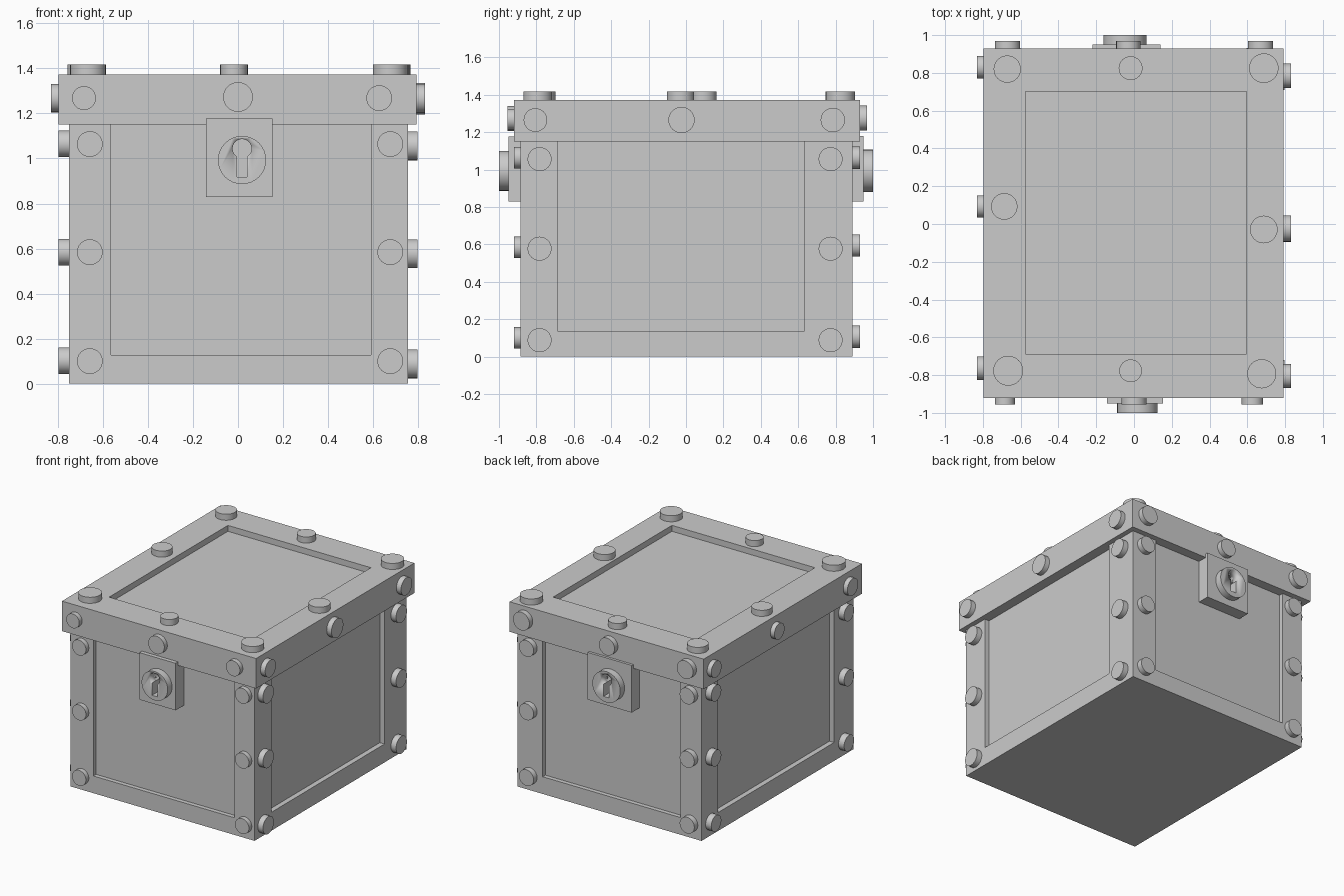
import bpy
from math import pi

if "Cube" in bpy.data.objects:
    bpy.data.objects.remove(bpy.data.objects["Cube"])


def box(name, lo, hi):
    bpy.ops.mesh.primitive_cube_add(size=1, location=[(a + b) / 2 for a, b in zip(lo, hi)])
    o = bpy.context.object
    o.name = name
    o.scale = [b - a for a, b in zip(lo, hi)]
    bpy.ops.object.transform_apply(location=False, rotation=False, scale=True)
    return o


def disc(name, axis, start, end, u, v, r, sides=32):
    """Cylinder along an axis from start to end, centred on (u, v) in the other two axes."""
    mid = (start + end) / 2
    loc, rot = {'x': ((mid, u, v), (0, pi / 2, 0)),
                'y': ((u, mid, v), (pi / 2, 0, 0)),
                'z': ((u, v, mid), (0, 0, 0))}[axis]
    bpy.ops.mesh.primitive_cylinder_add(vertices=sides, radius=r, depth=abs(end - start),
                                        location=loc, rotation=rot)
    o = bpy.context.object
    o.name = name
    bpy.ops.object.shade_smooth_by_angle()
    return o


def cut(target, cutter):
    cutter.hide_render = True
    bpy.context.view_layer.objects.active = target
    m = target.modifiers.new("cut", 'BOOLEAN')
    m.operation, m.solver, m.object = 'DIFFERENCE', 'EXACT', cutter
    bpy.ops.object.modifier_apply(modifier=m.name)
    bpy.data.objects.remove(cutter, do_unlink=True)


# body with a recessed panel on each side
body = box("chest_body", (-.75, -.885, 0), (.755, .89, 1.15))
cut(body, box("front_recess", (-.564, -1, .127), (.591, -.853, 1.3)))
cut(body, box("back_recess", (-.58, .858, .127), (.55, 1, 1.3)))
cut(body, box("right_recess", (.717, -.687, .136), (1, .634, 1.3)))
cut(body, box("left_recess", (-1, -.66, .136), (-.712, .70, 1.3)))

# lid with a recessed top
lid = box("chest_lid", (-.796, -.92, 1.15), (.792, .93, 1.372))
cut(lid, box("lid_recess", (-.574, -.687, 1.328), (.596, .702, 1.6)))


# lock plates, lock barrels and keyholes
def lock(side, s, x0, x1, z0, z1, cx, r):
    plate = box(side + "_lock_plate", (x0, min(s * .949, s * .84), z0), (x1, max(s * .949, s * .84), z1))
    barrel = disc(side + "_lock_barrel", 'y', s * .93, s, cx, .993, r)
    for part in (plate, barrel):
        cut(part, disc("keyhole_round", 'y', s * .9, s * 1.1, cx, 1.044, .042))
        cut(part, box("keyhole_slot", (cx - .022, min(s * .9, s * 1.1), .918),
                      (cx + .022, max(s * .9, s * 1.1), 1.04)))


lock("front", -1, -.142, .154, .829, 1.177, .018, .107)
lock("back", 1, -.22, .14, .83, 1.179, -.048, .114)

# bolts: axis, start, tip, then (u, v, radius) for each
bolts = {
    "front_body_bolt": ('y', -.86, -.919, [(x, z, .057) for x in (-.658, .676) for z in (.1, .584, 1.064)]),
    "back_body_bolt": ('y', .87, .931, [(x, z, .06) for x in (-.66, .655) for z in (.107, .594, 1.063)]),
    "right_body_bolt": ('x', .73, .797, [(y, z, .064) for y in (-.783, .773) for z in (.088, .577, 1.056)]),
    "left_body_bolt": ('x', -.73, -.796, [(y, z, .059) for y in (-.77, .783) for z in (.102, .584, 1.065)]),
    "front_lid_bolt": ('y', -.9, -.955, [(-.684, 1.268, .053), (0, 1.273, .066), (.627, 1.268, .057)]),
    "back_lid_bolt": ('y', .9, .969, [(-.67, 1.275, .067), (-.03, 1.275, .064), (.67, 1.275, .067)]),
    "right_lid_bolt": ('x', .77, .83, [(-.805, 1.265, .063), (-.024, 1.265, .07), (.785, 1.265, .065)]),
    "left_lid_bolt": ('x', -.77, -.83, [(-.764, 1.268, .063), (.093, 1.268, .059), (.83, 1.268, .06)]),
    "top_bolt": ('z', 1.35, 1.417, [(-.671, .82, .072), (-.018, .825, .063), (.687, .825, .078),
                                    (-.687, .093, .07), (.687, -.029, .073),
                                    (-.666, -.777, .079), (-.018, -.777, .06), (.676, -.793, .077)]),
}
for name, (axis, start, tip, spots) in bolts.items():
    for i, (u, v, r) in enumerate(spots):
        disc(f"{name}_{i + 1}", axis, start, tip, u, v, r)
